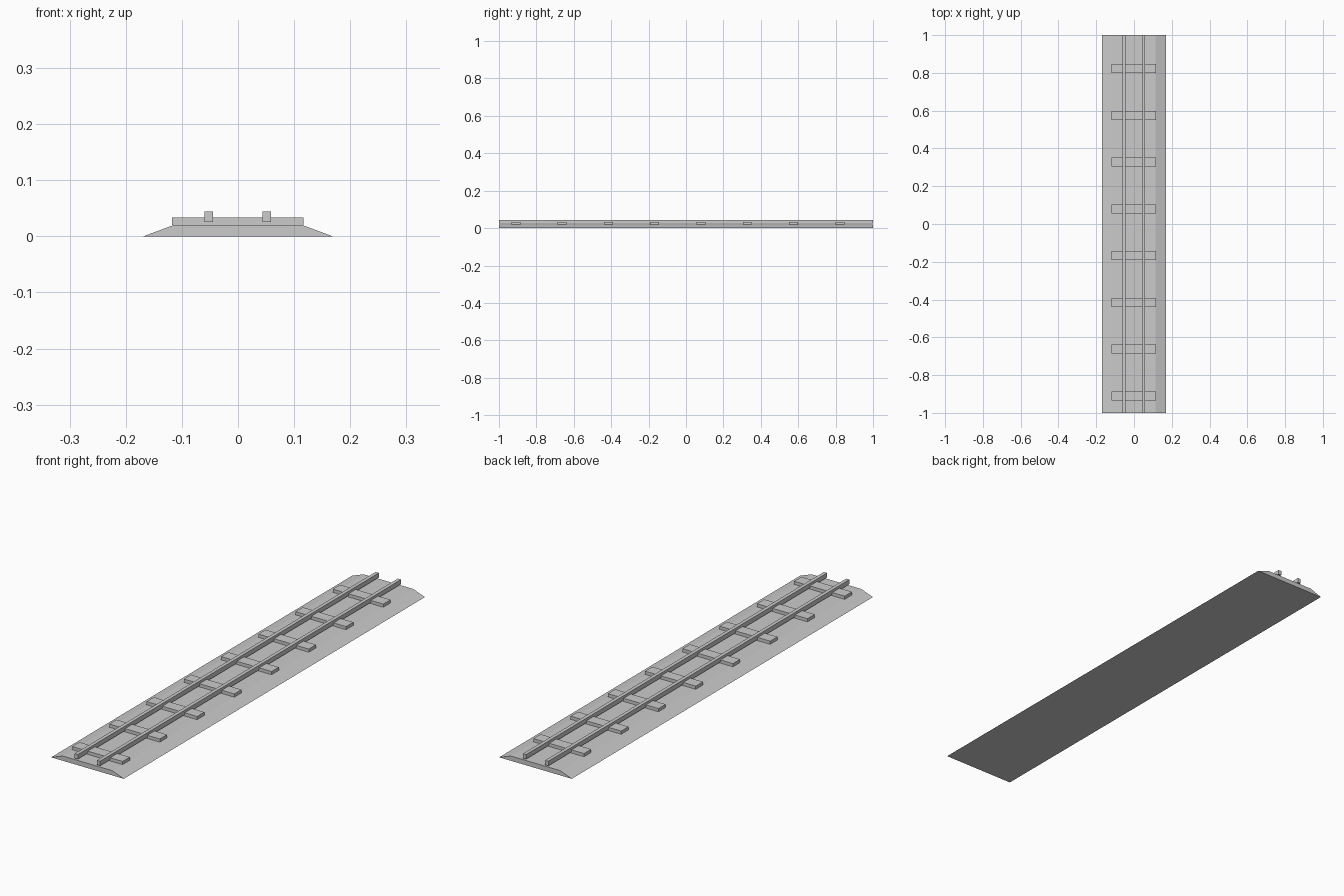
import bpy

if "Cube" in bpy.data.objects:
    bpy.data.objects.remove(bpy.data.objects["Cube"])


def make_mesh(name, verts, faces):
    mesh = bpy.data.meshes.new(name)
    mesh.from_pydata(verts, [], faces)
    mesh.update()
    obj = bpy.data.objects.new(name, mesh)
    bpy.context.collection.objects.link(obj)
    return obj


def extrude_y(name, profile, y0, y1):
    """Extrude a counter-clockwise (x, z) profile along y."""
    n = len(profile)
    verts = [(x, y, z) for y in (y0, y1) for x, z in profile]
    faces = [tuple(range(n)), tuple(reversed(range(n, 2 * n)))]
    faces += [(i, i + n, (i + 1) % n + n, (i + 1) % n) for i in range(n)]
    return make_mesh(name, verts, faces)


def box_profile(x0, x1, z0, z1):
    return [(x0, z0), (x1, z0), (x1, z1), (x0, z1)]


# Gravel bed with sloping shoulders
extrude_y("gravel_bed", [(-0.169, 0), (0.169, 0), (0.115, 0.02), (-0.115, 0.02)], -1, 1)

# Sleepers, evenly spaced
for i in range(8):
    y = -0.91 + i * 0.2475
    extrude_y(f"sleeper_{i + 1}", box_profile(-0.118, 0.117, 0.0205, 0.034),
              y - 0.024, y + 0.024)

# Pair of rails set into the sleepers
for side, x in (("left", -0.0525), ("right", 0.0515)):
    extrude_y(f"rail_{side}", box_profile(x - 0.0075, x + 0.0075, 0.0255, 0.0447), -1, 1)
